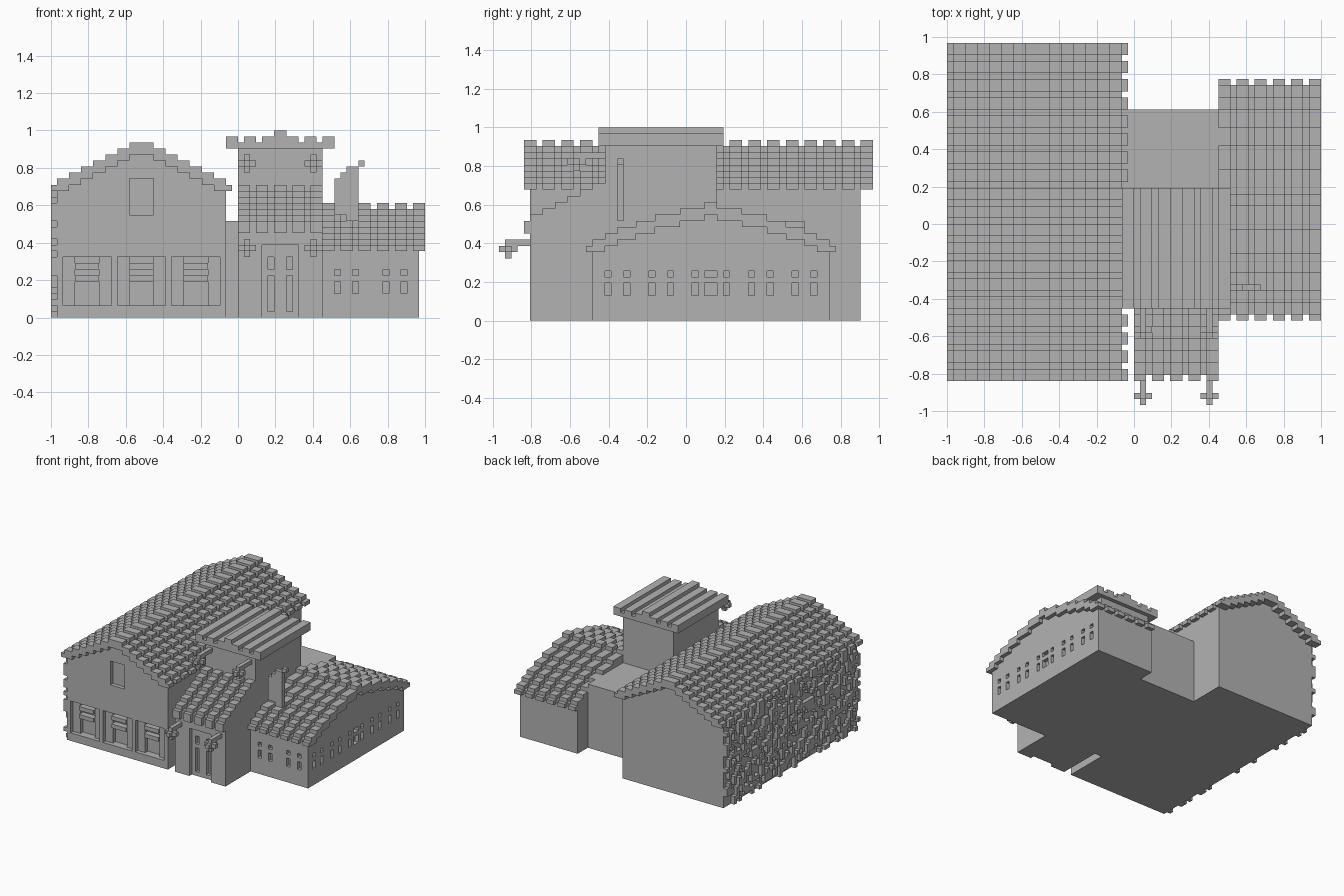
import bpy, bmesh, random
from mathutils import Vector

U = 2 / 62                      # one block of the building grid
ORIGIN = Vector((-1, -30 * U, 0))

old = bpy.data.objects.get("Cube")
if old:
    bpy.data.objects.remove(old)

stone = bpy.data.materials.new("plain_grey")
stone.use_nodes = True
GREY = (0.45, 0.45, 0.45, 1)
stone.diffuse_color = GREY
stone.node_tree.nodes["Principled BSDF"].inputs["Base Color"].default_value = GREY


def finish(name, bm):
    bmesh.ops.recalc_face_normals(bm, faces=bm.faces)
    mesh = bpy.data.meshes.new(name)
    bm.to_mesh(mesh)
    bm.free()
    mesh.materials.append(stone)
    obj = bpy.data.objects.new(name, mesh)
    bpy.context.collection.objects.link(obj)
    return obj


def boxes(name, items):
    """One object from blocks given as (x0, x1, y0, y1, z0, z1) in grid units."""
    bm = bmesh.new()
    for x0, x1, y0, y1, z0, z1 in items:
        verts = bmesh.ops.create_cube(bm, size=1)["verts"]
        for v in verts:
            v.co = ORIGIN + U * Vector((x1 if v.co.x > 0 else x0,
                                        y1 if v.co.y > 0 else y0,
                                        z1 if v.co.z > 0 else z0))
    return finish(name, bm)


def place(along_x, s0, s1, t0, t1, z0, z1):
    """Block with its stepped direction along x or along y."""
    return (s0, s1, t0, t1, z0, z1) if along_x else (t0, t1, s0, s1, z0, z1)


def gable_body(name, steps, t0, t1, along_x):
    """Solid wall body that fills the space under a stepped roof."""
    outline = [(steps[0][0], 0)]
    for a, b, h in steps:
        outline += [(a, h - 2), (b, h - 2)]
    outline.append((steps[-1][1], 0))
    bm = bmesh.new()
    verts = []
    for s, z in outline:
        co = (s, t0, z) if along_x else (t0, s, z)
        verts.append(bm.verts.new(ORIGIN + U * Vector(co)))
    face = bm.faces.new(verts)
    ext = bmesh.ops.extrude_face_region(bm, geom=[face])["geom"]
    shift = Vector((0, 1, 0) if along_x else (1, 0, 0)) * U * (t1 - t0)
    bmesh.ops.translate(bm, vec=shift, verts=[g for g in ext if isinstance(g, bmesh.types.BMVert)])
    return finish(name, bm)


def tiled_roof(name, steps, t0, t1, along_x, edge=1):
    """Stepped roof with raised tile rows two wide and channels one wide."""
    items = []
    for a, b, h in steps:
        eave = b - a == 1
        if not eave:
            items.append(place(along_x, a, b, t0, t1, h - 2, h - 1))
        for t in range(t0, t1, 3):
            items.append(place(along_x, a, b, t, t + 2, h - edge if eave else h - 1, h))
    return boxes(name, items)


def cut(obj, items):
    cutter = boxes("cutter", items)
    cutter.hide_render = True
    mod = obj.modifiers.new("openings", "BOOLEAN")
    mod.operation, mod.solver, mod.object = "DIFFERENCE", "EXACT", cutter
    bpy.context.view_layer.update()
    graph = bpy.context.evaluated_depsgraph_get()
    mesh = bpy.data.meshes.new_from_object(obj.evaluated_get(graph))
    obj.modifiers.clear()
    obj.data = mesh
    bpy.data.objects.remove(cutter)


def mirror_steps(left, ridge, centre):
    return left + [ridge] + [(2 * centre - b, 2 * centre - a, h) for a, b, h in reversed(left)]


# Great hall
hall_left = [(0, 1, 22)] + [(1 + 2 * n, 3 + 2 * n, 23 + n) for n in range(6)]
hall_steps = mirror_steps(hall_left, (13, 17, 29), 15)
hall = gable_body("hall_walls", hall_steps[1:-1], 5, 58, True)
tiled_roof("hall_roof", hall_steps, 4, 60, True)

# Hall shutters, slats and loft window
bays = (2, 11, 20)
cut(hall, [(x, x + 8, 4, 6, 2, 10) for x in bays] + [(13, 17, 4, 6, 17, 23)])
cut(hall, [(x + 2, x + 6, 4, 7, 2, 10) for x in bays])
boxes("shutter_slats", [(x + 2, x + 6, 5.5, 7, z, z + 1) for x in bays for z in (6, 8)])

# Climbing plant on the left-hand hall wall
random.seed(7)
leaves = []
for y in range(5, 58):
    z = random.randint(0, 3)
    while z < 21:
        top = min(21, z + random.randint(1, 3))
        leaves.append((0, 1, y, y + 1, z, top))
        z = top + random.randint(1, 4)
boxes("wall_ivy", leaves)

# Side wing
wing_left = [(14, 15, 12), (15, 17, 13), (17, 19, 14), (19, 22, 15),
             (22, 25, 16), (25, 29, 17), (29, 33, 18)]
wing_steps = mirror_steps(wing_left, (33, 35, 19), 34)
wing = gable_body("wing_walls", wing_steps[1:-1], 45, 61, False)
tiled_roof("wing_roof", wing_steps, 45, 62, False)

# Wing windows, a tall pane under a small one
panes = ((4, 6), (7, 8))
openings = []
for low, high in panes:
    openings += [(x, x + 1, 14, 16, low, high) for x in (47, 50, 55, 58)]
    openings.append((60, 62, 33, 35, low, high))
    for y in (17, 20, 24, 27, 31):
        openings += [(60, 62, s, s + 1, low, high) for s in (y, 67 - y)]
cut(wing, openings)

# Linking block between hall, tower and wing
boxes("link_block", [(29, 45, 16, 49, 0, 16)])

# Entrance porch
porch_steps = [(4, 5, 16)] + [(5 + 2 * n, 7 + 2 * n, 17 + n) for n in range(6)]
porch = gable_body("porch_walls", porch_steps[1:], 31, 45, False)
tiled_roof("porch_roof", porch_steps, 31, 45, False, edge=2)
cut(porch, [(35, 41, 4, 6, -1, 12)])
cut(porch, [(x, x + 1, 4, 7, a, b) for x in (36, 39) for a, b in ((1, 7), (8, 10))])

# Tower with ribbed flat roof
boxes("tower_walls", [(31, 45, 17, 35, 0, 28)])
ribs = [(x, x + 2, 16, 36, 29, 30) for x in (29, 32, 35, 39, 42, 45)]
boxes("tower_roof", [(29, 47, 16, 36, 28, 29), (37, 39, 16, 36, 29, 31)] + ribs)


# Lanterns on brackets
def lantern(name, x, y, z, wall):
    boxes(name, [(x - 1, x + 2, y, y + 1, z, z + 1),
                 (x, x + 1, y - 1, y + 2, z, z + 1),
                 (x, x + 1, y, y + 1, z - 1, z + 2),
                 (x, x + 1, y, wall, z + 1, z + 2)])


for side, x in (("right", 32), ("left", 43)):
    lantern("porch_lantern_" + side, x, 1, 11, 5)
    lantern("tower_lantern_" + side, x, 12, 25, 17)

# Thin stepped banner standing over the wing roof
boxes("roof_banner", [(47, 48, 19, 20, 17, 23), (48, 49, 19, 20, 17, 24),
                      (49, 51, 19, 20, 16, 25), (51, 52, 19, 20, 25, 26)])
